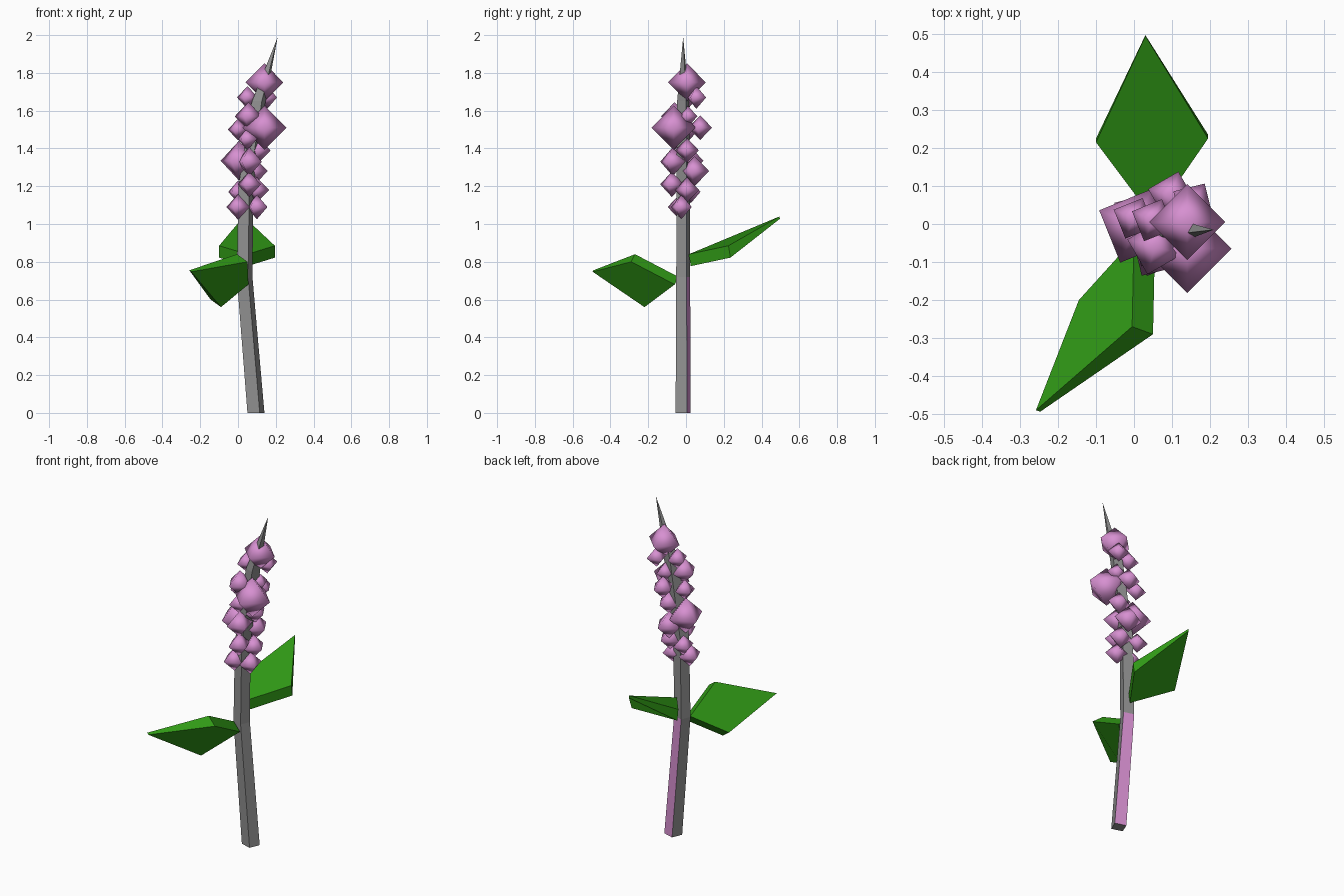
import bpy, bmesh
from math import radians
from mathutils import Vector, Matrix

cube = bpy.data.objects.get("Cube")
if cube:
    bpy.data.objects.remove(cube, do_unlink=True)


def material(name, rgb):
    mat = bpy.data.materials.new(name)
    mat.use_nodes = True
    mat.diffuse_color = (*rgb, 1)
    bsdf = next(n for n in mat.node_tree.nodes if n.type == 'BSDF_PRINCIPLED')
    bsdf.inputs["Base Color"].default_value = (*rgb, 1)
    return mat


grey = material("stem grey", (0.28, 0.28, 0.28))
pink = material("petal pink", (0.68, 0.28, 0.64))
green = material("leaf green", (0.03, 0.32, 0.008))


def finish(bm, name, *mats):
    bmesh.ops.recalc_face_normals(bm, faces=bm.faces[:])
    mesh = bpy.data.meshes.new(name)
    bm.to_mesh(mesh)
    bm.free()
    for mat in mats:
        mesh.materials.append(mat)
    obj = bpy.data.objects.new(name, mesh)
    bpy.context.collection.objects.link(obj)
    return obj


# Stem: a bent square rod whose last section tapers to a spike
section = [(-.045, -.02), (.02, -.04), (.045, .02), (-.02, .04)]
stations = [(.095, 0, 1), (.035, .72, .92), (.042, 1.2, .88), (.11, 1.65, .8)]
bm = bmesh.new()
rings = [[bm.verts.new((cx + s * x, -.015 + s * y, z)) for x, y in section]
         for cx, z, s in stations]
tip = bm.verts.new((.21, -.015, 1.99))
bm.faces.new(rings[0])
for level, (low, high) in enumerate(zip(rings, rings[1:])):
    for i in range(4):
        j = (i + 1) % 4
        face = bm.faces.new((low[i], low[j], high[j], high[i]))
        # the back of the lowest section is pink
        face.material_index = int(level == 0 and i == 2)
for i in range(4):
    bm.faces.new((rings[-1][i], rings[-1][(i + 1) % 4], tip))
finish(bm, "stem", grey, pink)


# Leaves: thick kites that thin towards the tip
def leaf(name, outline, thickness):
    bm = bmesh.new()
    top = [bm.verts.new(p) for p in outline]
    bottom = [bm.verts.new(Vector(p) + Vector(thickness) * k)
              for p, k in zip(outline, (1, 1, .2, 1))]
    bm.faces.new(top)
    bm.faces.new(bottom[::-1])
    for i in range(4):
        j = (i + 1) % 4
        bm.faces.new((top[i], bottom[i], bottom[j], top[j]))
    finish(bm, name, green)


# corner order: base, side, tip, other side
leaf("back_leaf", [(.05, .015, .84), (.195, .225, .885), (.03, .495, 1.04),
                   (-.10, .215, .885)], (0, .01, -.063))
leaf("front_leaf", [(0, -.04, .72), (-.005, -.27, .84), (-.258, -.49, .755),
                    (-.145, -.2, .6)], (.055, -.02, -.04))

# Flowers: octahedral buds clustered round the upper stem (x, y, z, radius)
buds = [
    (.14, .005, 1.75, .10), (.05, .01, 1.67, .06), (.155, .055, 1.67, .06),
    (.055, -.06, 1.57, .075), (.13, .01, 1.57, .055), (.14, -.065, 1.51, .117),
    (.1, .075, 1.51, .065), (0, .015, 1.5, .058), (.05, -.06, 1.45, .06),
    (.11, .005, 1.39, .065), (.005, -.005, 1.335, .105), (.06, -.07, 1.33, .077),
    (.08, .045, 1.28, .08), (.06, -.075, 1.21, .067), (0, .025, 1.17, .06),
    (.1, .005, 1.18, .067), (0, -.035, 1.09, .067), (.1, -.025, 1.09, .065)]
bm = bmesh.new()
for n, (x, y, z, r) in enumerate(buds):
    turn = 0 if r > .11 or n == 0 else -15 - 8 * (n % 3)
    place = Matrix.Translation((x, y, z)) @ Matrix.Rotation(radians(turn), 4, 'Z')
    ring = [bm.verts.new(place @ Vector(p))
            for p in ((r, 0, 0), (0, r, 0), (-r, 0, 0), (0, -r, 0))]
    for height in (r, -r):
        pole = bm.verts.new((x, y, z + height))
        for i in range(4):
            bm.faces.new((ring[i], ring[(i + 1) % 4], pole))
for face in bm.faces:
    face.smooth = True
finish(bm, "flowers", pink)
